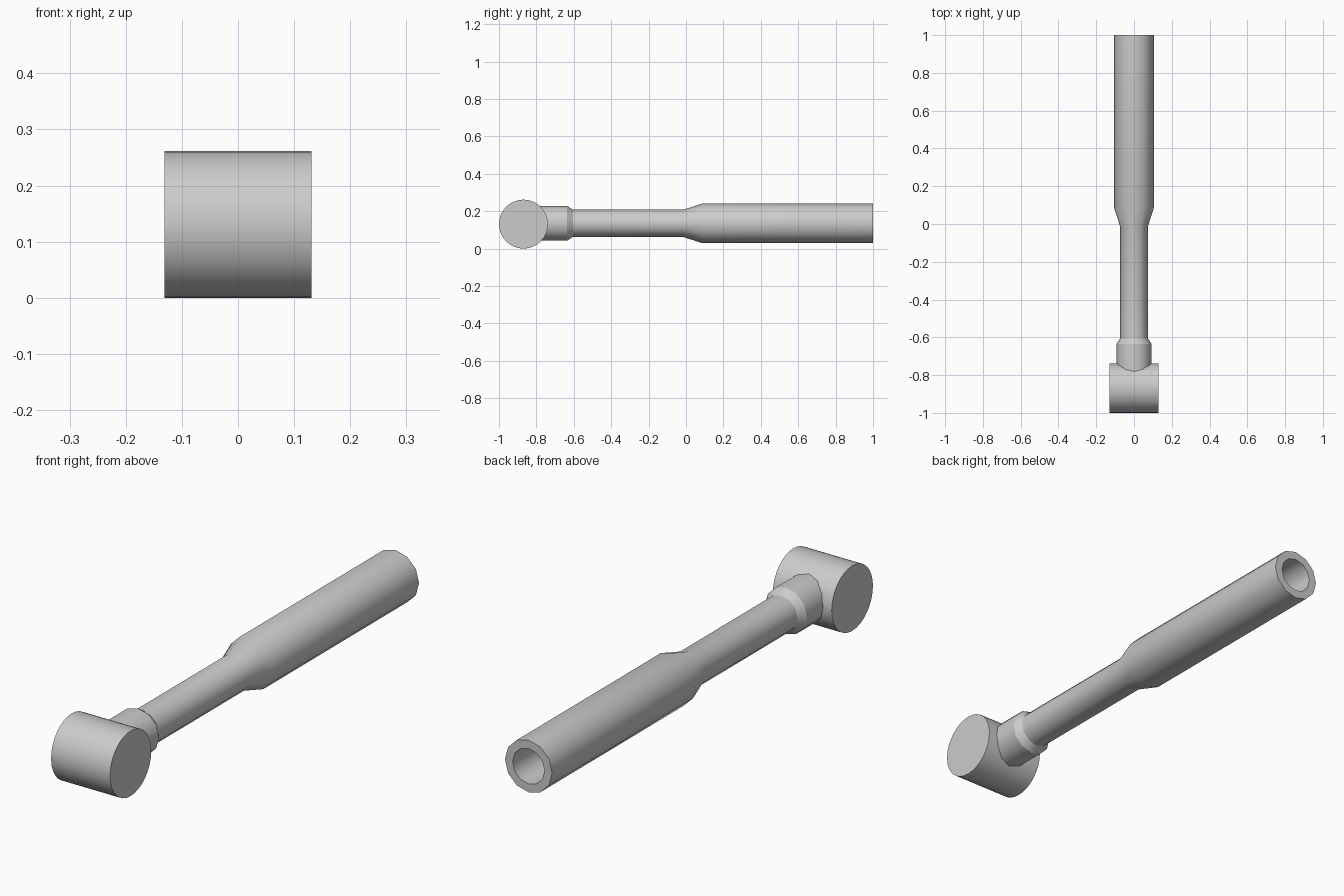
import bpy, bmesh, math

if "Cube" in bpy.data.objects:
    bpy.data.objects.remove(bpy.data.objects["Cube"])

AXIS_Z = 0.135


def lathe_y(name, profile, sides):
    """Revolve (y, radius) points about the long axis of the tool."""
    bm = bmesh.new()
    rings = []
    for y, r in profile:
        angles = [2 * math.pi * i / sides for i in range(sides)]
        rings.append([bm.verts.new((r * math.cos(a), y, AXIS_Z + r * math.sin(a)))
                      for a in angles])
    for a, b in zip(rings, rings[1:]):
        for i in range(sides):
            j = (i + 1) % sides
            bm.faces.new((a[i], a[j], b[j], b[i]))
    bmesh.ops.recalc_face_normals(bm, faces=bm.faces)
    mesh = bpy.data.meshes.new(name)
    bm.to_mesh(mesh)
    bm.free()
    ob = bpy.data.objects.new(name, mesh)
    bpy.context.collection.objects.link(ob)
    return ob


def smooth(ob):
    bpy.ops.object.select_all(action='DESELECT')
    ob.select_set(True)
    bpy.context.view_layer.objects.active = ob
    bpy.ops.object.shade_smooth_by_angle(angle=math.radians(32))


# Handle: collar, thin shaft, flared grip, then back down the bore (closed profile)
handle = lathe_y("handle", [
    (-0.80, 0.093), (-0.635, 0.093), (-0.605, 0.073), (-0.015, 0.073),
    (0.085, 0.105), (1.0, 0.105), (1.0, 0.071), (-0.80, 0.071), (-0.80, 0.093),
], 12)
bm = bmesh.new()
bm.from_mesh(handle.data)
bmesh.ops.remove_doubles(bm, verts=bm.verts, dist=1e-5)
bmesh.ops.recalc_face_normals(bm, faces=bm.faces)
bm.to_mesh(handle.data)
bm.free()
smooth(handle)

# Head: solid drum lying across the handle
bpy.ops.mesh.primitive_cylinder_add(vertices=32, radius=0.131, depth=0.262,
                                    location=(0, -0.869, 0.131),
                                    rotation=(0, math.pi / 2, 0))
head = bpy.context.object
head.name = "head"
smooth(head)
